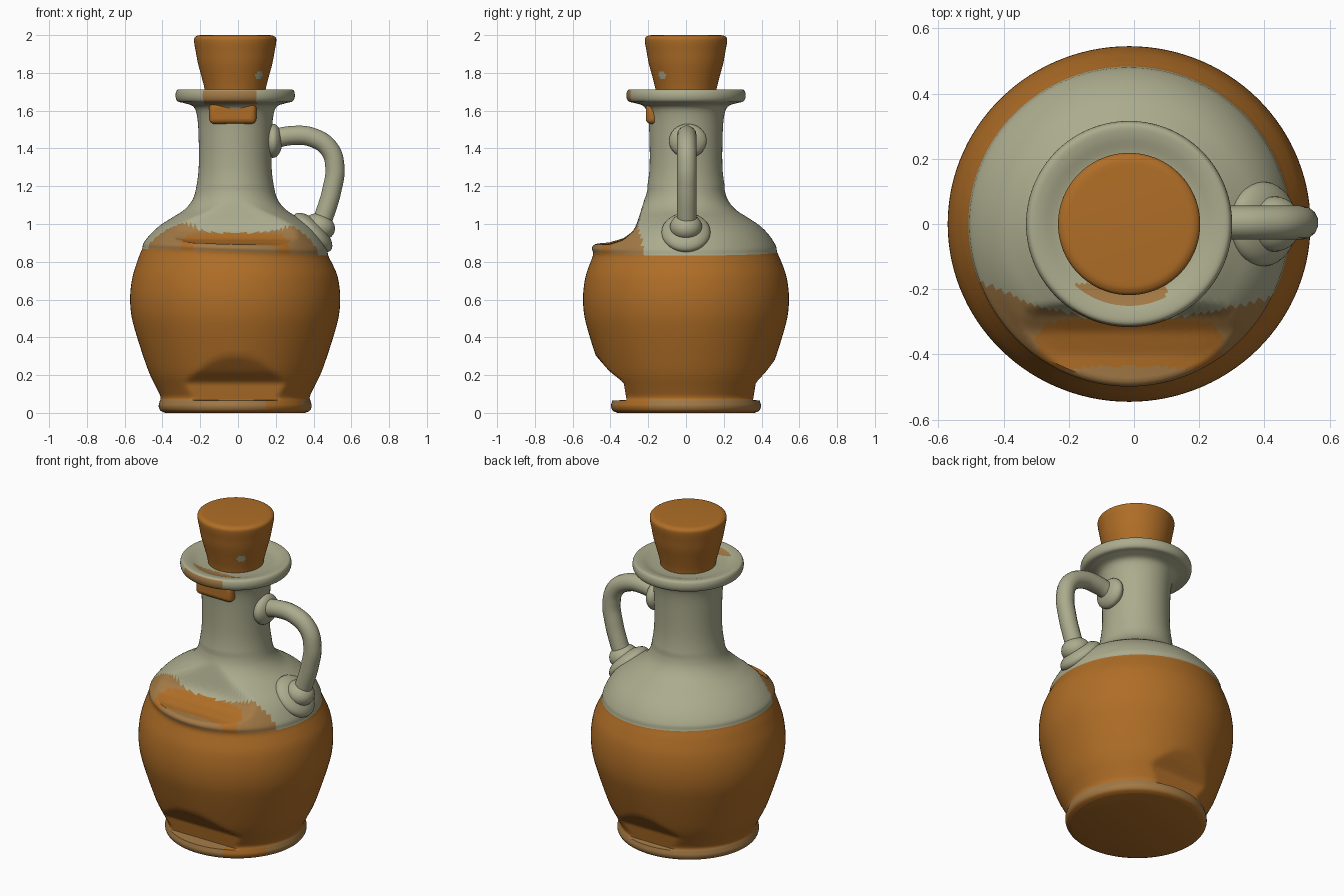
import bpy, bmesh, math
from mathutils import Vector

cube = bpy.data.objects.get("Cube")
if cube:
    bpy.data.objects.remove(cube, do_unlink=True)


def material(name, rgb):
    m = bpy.data.materials.new(name)
    m.use_nodes = True
    m.diffuse_color = (*rgb, 1)
    bsdf = m.node_tree.nodes["Principled BSDF"]
    bsdf.inputs["Base Color"].default_value = (*rgb, 1)
    bsdf.inputs["Roughness"].default_value = 0.7
    return m


MATS = [material("amber_brown", (0.43, 0.155, 0.02)),
        material("sage_glaze", (0.41, 0.41, 0.27)),
        material("worn_tan", (0.36, 0.19, 0.06))]
AMBER, SAGE, TAN = range(3)
AXIS_X = -0.015
SIDES = 120


def interp(table, t):
    """Piecewise linear lookup in (key, value) pairs."""
    if t <= table[0][0]:
        return table[0][1]
    for (a, u), (b, v) in zip(table, table[1:]):
        if t <= b:
            return u + (v - u) * (t - a) / (b - a)
    return table[-1][1]


def smooth_profile(points, steps=5):
    """Catmull-Rom curve through the profile points."""
    p = [Vector(q) for q in [points[0], *points, points[-1]]]
    out = []
    for a, b, c, d in zip(p, p[1:], p[2:], p[3:]):
        for i in range(steps):
            t = i / steps
            out.append(0.5 * (2 * b + (c - a) * t + (2 * a - 5 * b + 4 * c - d) * t**2
                              + (3 * b - a - 3 * c + d) * t**3))
    return out + [p[-1]]


def finish(obj):
    bpy.ops.object.select_all(action="DESELECT")
    obj.select_set(True)
    bpy.context.view_layer.objects.active = obj
    bpy.ops.object.shade_smooth_by_angle(angle=math.radians(42))


def lathe(name, points, paint, deform=lambda v: v):
    """Turn a (radius, height) profile, painting faces and shaping vertices by rule."""
    bm = bmesh.new()
    rings, raw = [], {}
    for r, z in smooth_profile(points):
        ring = []
        for i in range(SIDES):
            a = math.tau * i / SIDES
            co = Vector((r * math.cos(a), r * math.sin(a), z))
            v = bm.verts.new(deform(co.copy()) + Vector((AXIS_X, 0, 0)))
            raw[v] = co
            ring.append(v)
        rings.append(ring)
    for lo, hi in zip(rings, rings[1:]):
        for i in range(SIDES):
            j = (i + 1) % SIDES
            bm.faces.new((lo[i], lo[j], hi[j], hi[i]))
    bm.faces.new(rings[0])
    bm.faces.new(rings[-1])
    for f in bm.faces:
        f.material_index = paint(sum((raw[v] for v in f.verts), Vector()) / len(f.verts))
    bmesh.ops.recalc_face_normals(bm, faces=bm.faces)
    mesh = bpy.data.meshes.new(name)
    bm.to_mesh(mesh)
    bm.free()
    for m in MATS:
        mesh.materials.append(m)
    obj = bpy.data.objects.new(name, mesh)
    bpy.context.collection.objects.link(obj)
    finish(obj)


# Bottle: foot, belly, shoulder, neck and lip in one turned form
BOTTLE = [(0.37, 0), (0.395, 0.012), (0.405, 0.035), (0.4, 0.06), (0.395, 0.085),
          (0.415, 0.13), (0.45, 0.2), (0.48, 0.28), (0.525, 0.42), (0.55, 0.52),
          (0.556, 0.62), (0.543, 0.72), (0.515, 0.8), (0.493, 0.85), (0.485, 0.885),
          (0.45, 0.94), (0.4, 0.99), (0.34, 1.03), (0.27, 1.075), (0.225, 1.13),
          (0.205, 1.2), (0.193, 1.3), (0.193, 1.44), (0.2, 1.56), (0.22, 1.62),
          (0.27, 1.64), (0.305, 1.65), (0.316, 1.68), (0.306, 1.71), (0.27, 1.71),
          (0.22, 1.695), (0.17, 1.69)]
FRONT_CUT = [(0.07, 0.315), (0.16, 0.33), (0.22, 0.405), (0.3, 0.475), (0.42, 0.56)]
BACK_CUT = [(0.07, 0.355), (0.16, 0.37), (0.22, 0.425), (0.3, 0.485), (0.42, 0.56)]
SHELF = [(-0.5, 0.89), (-0.4, 0.897), (-0.33, 0.92), (-0.27, 0.97), (-0.22, 1.13)]


def shape_bottle(v):
    z = v.z
    if z < 1.2:
        v.y *= 0.98
    # Flattened undercut above the foot
    if 0.068 < z < 0.42:
        v.y = min(max(v.y, -interp(FRONT_CUT, z)), interp(BACK_CUT, z))
    # Pressed shelf on the front shoulder, with a raised rim
    if v.y < -0.22 and 0.86 < z < 1.2:
        v.z = min(z, interp(SHELF, v.y))
    if v.y < 0:
        v.y *= 1 + 0.04 * math.exp(-((z - 0.875) / 0.03) ** 2)
    # Slightly slanted glaze line
    v.z -= 0.035 * v.x * math.exp(-((z - 0.85) / 0.08) ** 2)
    return v


def paint_bottle(c):
    angle = math.degrees(math.atan2(c.y, c.x))
    if c.z < 0.85:
        return TAN if 0.018 < c.z < 0.072 and not -65 < angle < -30 else AMBER
    if c.z < 1.1:
        edge = -0.3 + (0.6 if c.x < 0 else 0.4) * c.x**2
        if c.y < edge:
            patch = abs(c.x / 0.285) ** 4 + abs((c.y + 0.37) / 0.075) ** 4 < 1
            return AMBER if patch else TAN
    if 1.63 < c.z < 1.705 and c.y < -0.18 and abs(c.x + 0.025) < 0.14:
        return TAN
    return SAGE


lathe("bottle", BOTTLE, paint_bottle, shape_bottle)

# Cork stopper with a small glaze speck
speck = Vector((0.13, -0.13, 1.79))
lathe("cork_stopper",
      [(0.155, 1.67), (0.163, 1.72), (0.178, 1.78), (0.197, 1.85), (0.208, 1.91),
       (0.217, 1.96), (0.216, 1.985), (0.2, 1.997), (0.18, 2.0)],
      lambda c: SAGE if (c - speck).length < 0.025 else AMBER)


# Handle: a bent tube swept along a smooth path
curve = bpy.data.curves.new("handle", "CURVE")
curve.dimensions = "3D"
curve.bevel_depth = 0.052
curve.bevel_resolution = 5
curve.use_fill_caps = True
path = [(0.16, 1.44), (0.28, 1.468), (0.4, 1.456), (0.485, 1.395), (0.513, 1.3),
        (0.497, 1.18), (0.465, 1.07), (0.42, 0.95)]
spline = curve.splines.new("BEZIER")
spline.bezier_points.add(len(path) - 1)
for point, (x, z) in zip(spline.bezier_points, path):
    point.co = (x, 0.004, z)
    point.handle_left_type = point.handle_right_type = "AUTO"
curve.materials.append(MATS[SAGE])
handle = bpy.data.objects.new("handle", curve)
bpy.context.collection.objects.link(handle)
bpy.ops.object.select_all(action="DESELECT")
handle.select_set(True)
bpy.context.view_layer.objects.active = handle
bpy.ops.object.convert(target="MESH")
finish(bpy.context.object)


# Pressed clay where the handle meets the neck and shoulder
def blob(name, centre, radii, tilt=0):
    bpy.ops.mesh.primitive_uv_sphere_add(segments=32, ring_count=16, radius=1,
                                         location=centre, rotation=(0, math.radians(tilt), 0))
    obj = bpy.context.object
    obj.name = name
    obj.scale = radii
    obj.data.materials.append(MATS[SAGE])
    finish(obj)


blob("upper_handle_collar", (0.185, 0.01, 1.44), (0.05, 0.1, 0.09))
blob("lower_handle_pad", (0.395, 0, 0.955), (0.06, 0.13, 0.135), -45)
blob("lower_handle_collar", (0.43, 0, 0.985), (0.085, 0.085, 0.07), 20)

# Amber drip under the front of the lip
bpy.ops.mesh.primitive_cube_add(size=1, location=(-0.028, -0.178, 1.587))
drip = bpy.context.object
drip.name = "front_drip"
drip.scale = (0.25, 0.07, 0.115)
bpy.ops.object.transform_apply(location=False, rotation=False, scale=True)
bevel = drip.modifiers.new("rounding", "BEVEL")
bevel.width = 0.028
bevel.segments = 4
drip.data.materials.append(MATS[AMBER])
finish(drip)
